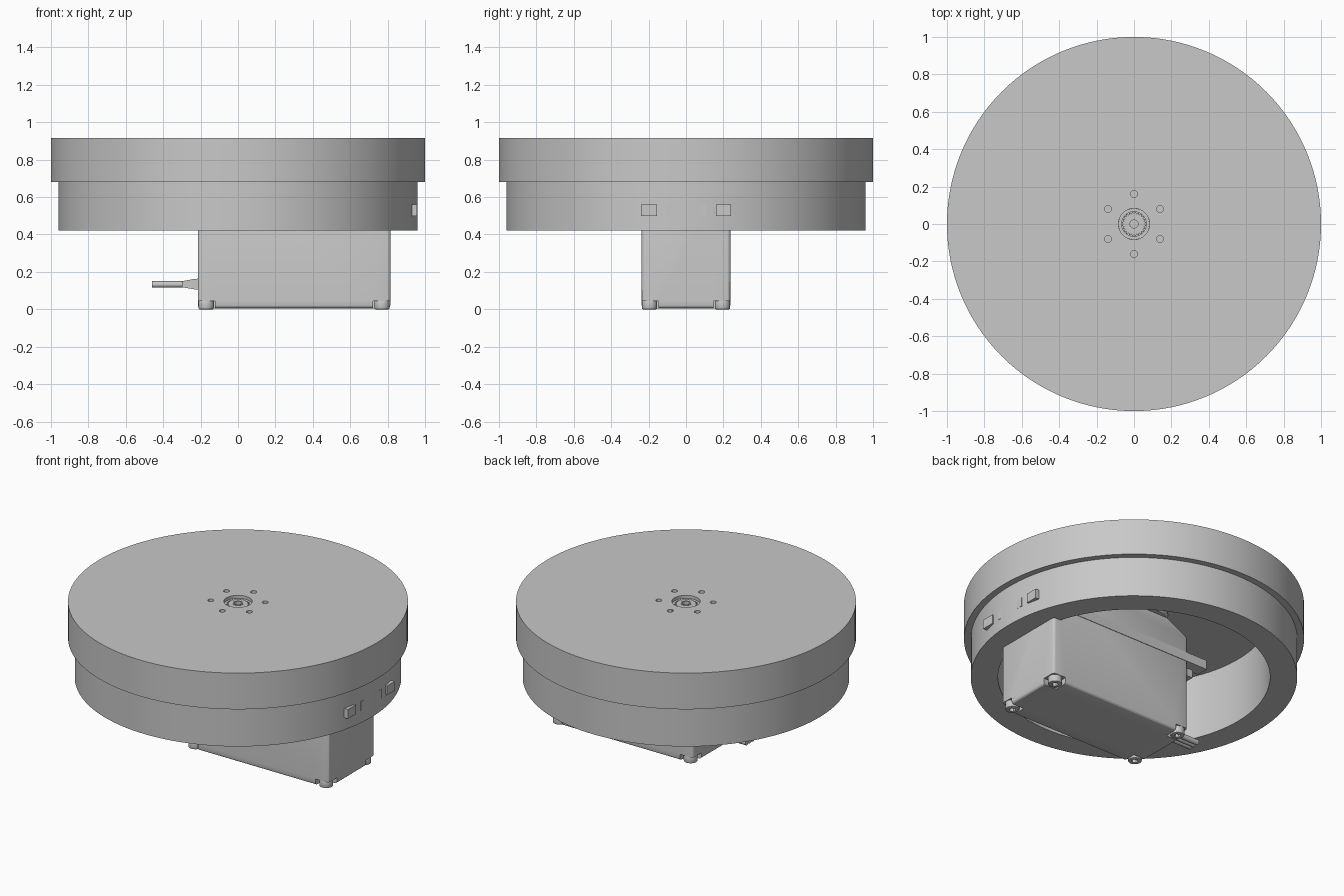
import bpy, bmesh
from math import sin, cos, pi, radians
from mathutils import Matrix, Vector

if "Cube" in bpy.data.objects:
    bpy.data.objects.remove(bpy.data.objects["Cube"])

grey = bpy.data.materials.new("plain_grey")
grey.use_nodes = True
grey.diffuse_color = (0.58, 0.58, 0.58, 1)
grey.node_tree.nodes["Principled BSDF"].inputs["Base Color"].default_value = grey.diffuse_color


def finish(name, bm):
    bmesh.ops.recalc_face_normals(bm, faces=bm.faces)
    mesh = bpy.data.meshes.new(name)
    bm.to_mesh(mesh)
    bm.free()
    mesh.materials.append(grey)
    obj = bpy.data.objects.new(name, mesh)
    bpy.context.collection.objects.link(obj)
    return obj


def prism(name, outline, depth, place):
    """Extrude a closed outline by depth; place maps (u, v, w) to a position."""
    bm = bmesh.new()
    rings = [[bm.verts.new(place(u, v, w)) for u, v in outline] for w in (0, depth)]
    for ring in rings:
        bm.faces.new(ring)
    n = len(outline)
    for i in range(n):
        j = (i + 1) % n
        bm.faces.new((rings[0][i], rings[0][j], rings[1][j], rings[1][i]))
    return finish(name, bm)


def lathe(name, profile, segments):
    """Revolve a closed (radius, height) profile about the vertical axis."""
    bm = bmesh.new()
    rings = []
    for s in range(segments):
        a = 2 * pi * s / segments
        rings.append([bm.verts.new((r * cos(a), r * sin(a), z)) for r, z in profile])
    n = len(profile)
    for s in range(segments):
        a, b = rings[s], rings[(s + 1) % segments]
        for i in range(n):
            j = (i + 1) % n
            bm.faces.new((a[i], b[i], b[j], a[j]))
    return finish(name, bm)


def box(name, low, high):
    bm = bmesh.new()
    low, high = Vector(low), Vector(high)
    bmesh.ops.create_cube(bm, size=1, matrix=Matrix.Translation((low + high) / 2)
                          @ Matrix.Diagonal((*(high - low), 1)))
    return finish(name, bm)


def cylinder(name, x, y, z0, z1, r, segments=32):
    bm = bmesh.new()
    bmesh.ops.create_cone(bm, cap_ends=True, segments=segments, radius1=r, radius2=r,
                          depth=z1 - z0, matrix=Matrix.Translation((x, y, (z0 + z1) / 2)))
    return finish(name, bm)


def apply(obj, mod):
    bpy.context.view_layer.objects.active = obj
    bpy.ops.object.modifier_apply(modifier=mod.name)


def bevel(obj, width, segments=3):
    mod = obj.modifiers.new("bevel", 'BEVEL')
    mod.width, mod.segments = width, segments
    mod.limit_method, mod.angle_limit = 'ANGLE', radians(30)
    apply(obj, mod)


def cut(obj, cutters):
    for c in cutters:
        mod = obj.modifiers.new("cut", 'BOOLEAN')
        mod.operation, mod.solver, mod.object = 'DIFFERENCE', 'EXACT', c
        apply(obj, mod)
        bpy.data.objects.remove(c)


def smooth(obj):
    bpy.ops.object.select_all(action='DESELECT')
    obj.select_set(True)
    bpy.context.view_layer.objects.active = obj
    bpy.ops.object.shade_smooth_by_angle(angle=radians(30))


# Hollow stepped drum with a shaft opening and a circle of bolt holes
drum = lathe("drum", [(0.083, 0.84), (0.8, 0.84), (0.8, 0.42), (0.96, 0.42),
                      (0.96, 0.68), (1, 0.68), (1, 0.915), (0.083, 0.915)], 128)
holes = []
for k in range(6):
    a = pi / 6 + k * pi / 3
    holes.append(cylinder("hole", 0.16 * cos(a), 0.16 * sin(a), 0.8, 1, 0.018, 24))
cut(drum, holes)

# Motor case, with a sloped top at the cable end
case = prism("motor_case", [(-0.215, 0.005), (0.815, 0.005), (0.815, 0.75),
                            (-0.06, 0.75), (-0.215, 0.67)], 0.474,
             lambda u, v, w: (u, w - 0.237, v))
bevel(case, 0.018)

# Corner screws with hex sockets, sitting in notches under the case
notches = []
for x in (-0.17, 0.77):
    for y in (-0.195, 0.195):
        notches.append(box("notch", (x - 0.047, y - 0.047, -0.05), (x + 0.047, y + 0.047, 0.045)))
        screw = cylinder("case_screw", x, y, 0, 0.05, 0.041)
        bevel(screw, 0.006, 2)
        cut(screw, [cylinder("socket", x, y, -0.05, 0.02, 0.02, 6)])
        smooth(screw)
cut(case, notches)
smooth(case)

# Mounting ears, with two open slots at each end
ears = box("mounting_ears", (-0.357, -0.24, 0.5), (0.957, 0.24, 0.56))
slots = []
for end in (-1, 1):
    for y in (-0.13, 0.135):
        x = 0.3 + end * 0.58
        far = 0.3 + end * 0.8
        slots.append(box("slot", (min(x, far), y - 0.025, 0.4), (max(x, far), y + 0.025, 0.7)))
        slots.append(cylinder("slot_eye", x, y, 0.4, 0.7, 0.042))
cut(ears, slots)

# Output boss, mounting hub and splined shaft
boss = cylinder("output_boss", 0, 0, 0.74, 0.79, 0.15, 48)
hub = lathe("hub", [(0.066, 0.79), (0.2, 0.79), (0.2, 0.838), (0.083, 0.838),
                    (0.083, 0.895), (0.066, 0.895)], 48)
teeth = 24
star = []
for i in range(teeth * 2):
    r = 0.067 if i % 2 else 0.056
    star.append((r * cos(pi * i / teeth), r * sin(pi * i / teeth)))
shaft = prism("splined_shaft", star, 0.13, lambda u, v, w: (u, v, 0.77 + w))
cut(shaft, [cylinder("bore", 0, 0, 0.85, 1, 0.03)])
shaft_screw = lathe("shaft_collar", [(0.022, 0.84), (0.03, 0.84), (0.03, 0.905), (0.022, 0.905)], 32)

# Tapered cable boot and three-strand lead
boot = prism("cable_boot", [(-0.2, 0.105), (-0.2, 0.165), (-0.235, 0.162),
                            (-0.3, 0.15), (-0.3, 0.118), (-0.235, 0.107)], 0.13,
             lambda u, v, w: (u, w - 0.065, v))
for y in (-0.032, 0, 0.032):
    wire = prism("lead_wire", [(0.017 * cos(k * pi / 8), 0.017 * sin(k * pi / 8)) for k in range(16)],
                 0.2, lambda u, v, w: (w - 0.46, y + u, 0.133 + v))
    smooth(wire)

for part in (drum, ears, boss, hub, shaft_screw):
    smooth(part)
